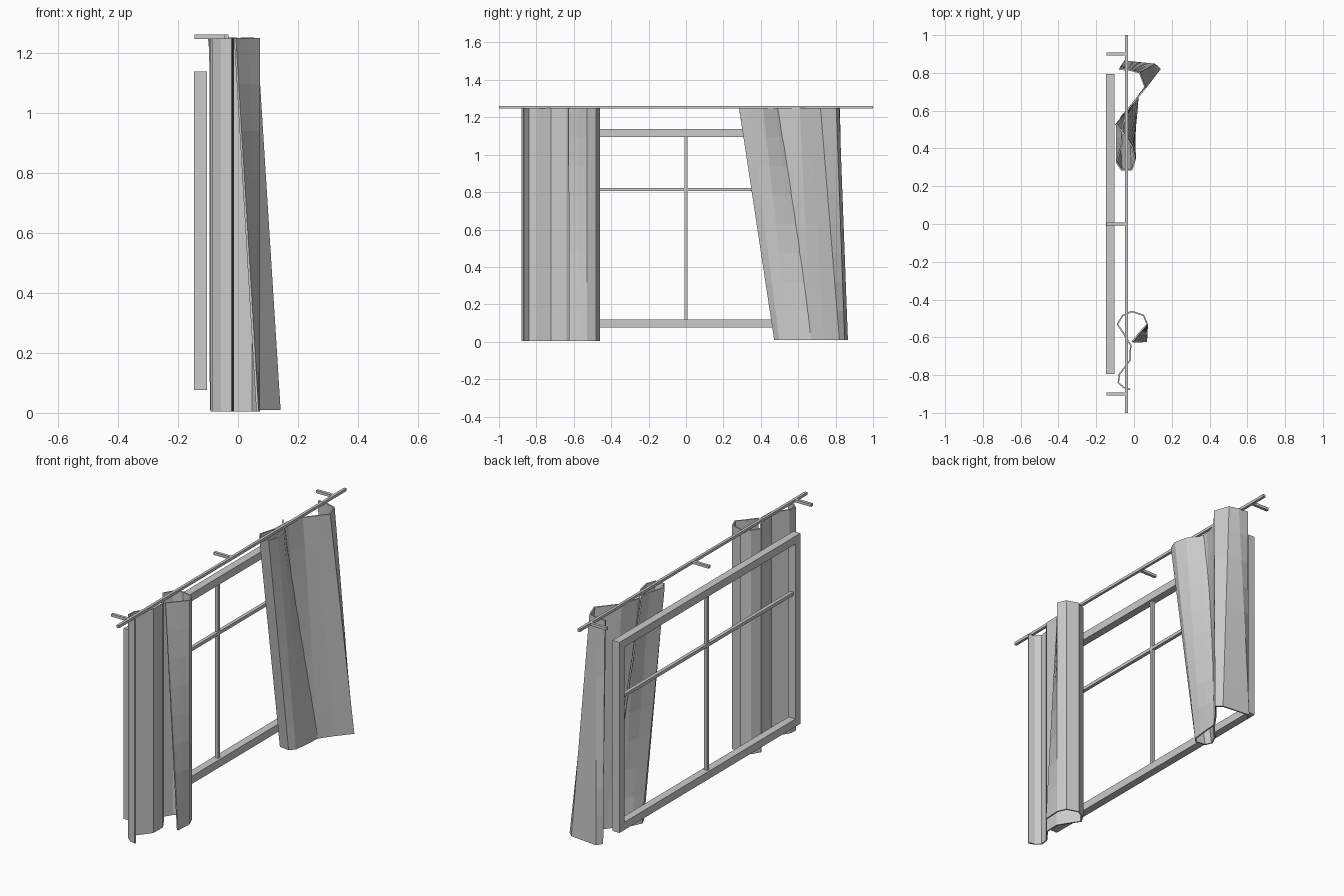
import bpy, bmesh

if "Cube" in bpy.data.objects:
    bpy.data.objects.remove(bpy.data.objects["Cube"])


def mesh_object(name, bm):
    me = bpy.data.meshes.new(name)
    bm.normal_update()
    bm.to_mesh(me)
    bm.free()
    ob = bpy.data.objects.new(name, me)
    bpy.context.collection.objects.link(ob)
    return ob


def box(name, x0, x1, y0, y1, z0, z1):
    bm = bmesh.new()
    bmesh.ops.create_cube(bm, size=1)
    for v in bm.verts:
        v.co = ((x0 + x1) / 2 + v.co.x * (x1 - x0),
                (y0 + y1) / 2 + v.co.y * (y1 - y0),
                (z0 + z1) / 2 + v.co.z * (z1 - z0))
    return mesh_object(name, bm)


def curtain(name, top, bottom, z0, z1, rows=8):
    # cloth lofted from a top fold line to a bottom fold line
    bm = bmesh.new()
    grid = []
    for r in range(rows + 1):
        t = r / rows
        grid.append([bm.verts.new((a[0] + (b[0] - a[0]) * t,
                                   a[1] + (b[1] - a[1]) * t,
                                   z1 + (z0 - z1) * t))
                     for a, b in zip(top, bottom)])
    for u, l in zip(grid, grid[1:]):
        for i in range(len(u) - 1):
            bm.faces.new((u[i], u[i + 1], l[i + 1], l[i]))
    ob = mesh_object(name, bm)
    sol = ob.modifiers.new("cloth_thickness", 'SOLIDIFY')
    sol.thickness = 0.008
    sol.offset = 0
    return ob


# window frame
X0, X1, Y, Z0, Z1, W = -0.147, -0.104, 0.795, 0.077, 1.137, 0.043
box("frame_bottom", X0, X1, -Y, Y, Z0, Z0 + W)
box("frame_top", X0, X1, -Y, Y, Z1 - W, Z1)
for side, s in (("left", -1), ("right", 1)):
    a, b = sorted((s * Y, s * (Y - W)))
    box("frame_" + side, X0, X1, a, b, Z0 + W, Z1 - W)

# glazing bars
box("glazing_bar_vertical", -0.135, -0.116, -0.008, 0.008, Z0 + W, Z1 - W)
box("glazing_bar_horizontal", -0.135, -0.116, W - Y, Y - W, 0.805, 0.823)

# curtain rod and wall brackets
box("curtain_rod", -0.047, -0.032, -1, 1, 1.246, 1.261)
for i, y in enumerate((-0.9, 0, 0.9)):
    box(f"rod_bracket_{i + 1}", -0.145, -0.04, y - 0.008, y + 0.008, 1.246, 1.261)

# left curtain: straight folds with a twisted free flap
left = [(-0.02, -0.875), (-0.055, -0.865), (-0.083, -0.84), (-0.077, -0.795),
        (-0.05, -0.76), (-0.02, -0.72), (-0.018, -0.64), (-0.055, -0.58),
        (-0.088, -0.53), (-0.06, -0.485), (-0.013, -0.463), (0.05, -0.483),
        (0.07, -0.53)]
curtain("left_curtain", left + [(0.03, -0.575), (-0.01, -0.625)],
        left + [(0.068, -0.575), (0.065, -0.625)], 0.005, 1.25)

# right curtain: swept outward towards the bottom
top = [(-0.078, 0.82), (-0.02, 0.815), (0.03, 0.80), (0.06, 0.72), (0.015, 0.665),
       (-0.03, 0.61), (-0.06, 0.52), (-0.065, 0.42), (-0.092, 0.325), (-0.066, 0.287),
       (-0.012, 0.287), (0.006, 0.34), (-0.01, 0.41), (-0.055, 0.48), (-0.097, 0.53)]
bottom = [(-0.07, 0.83), (-0.05, 0.862), (0.11, 0.845), (0.138, 0.82), (0.07, 0.74),
          (0.02, 0.67), (-0.03, 0.61), (-0.065, 0.57), (-0.09, 0.52), (-0.075, 0.482),
          (-0.02, 0.475), (0.003, 0.50), (0.01, 0.55), (0.016, 0.61), (0.02, 0.67)]
curtain("right_curtain", top, bottom, 0.01, 1.25)
